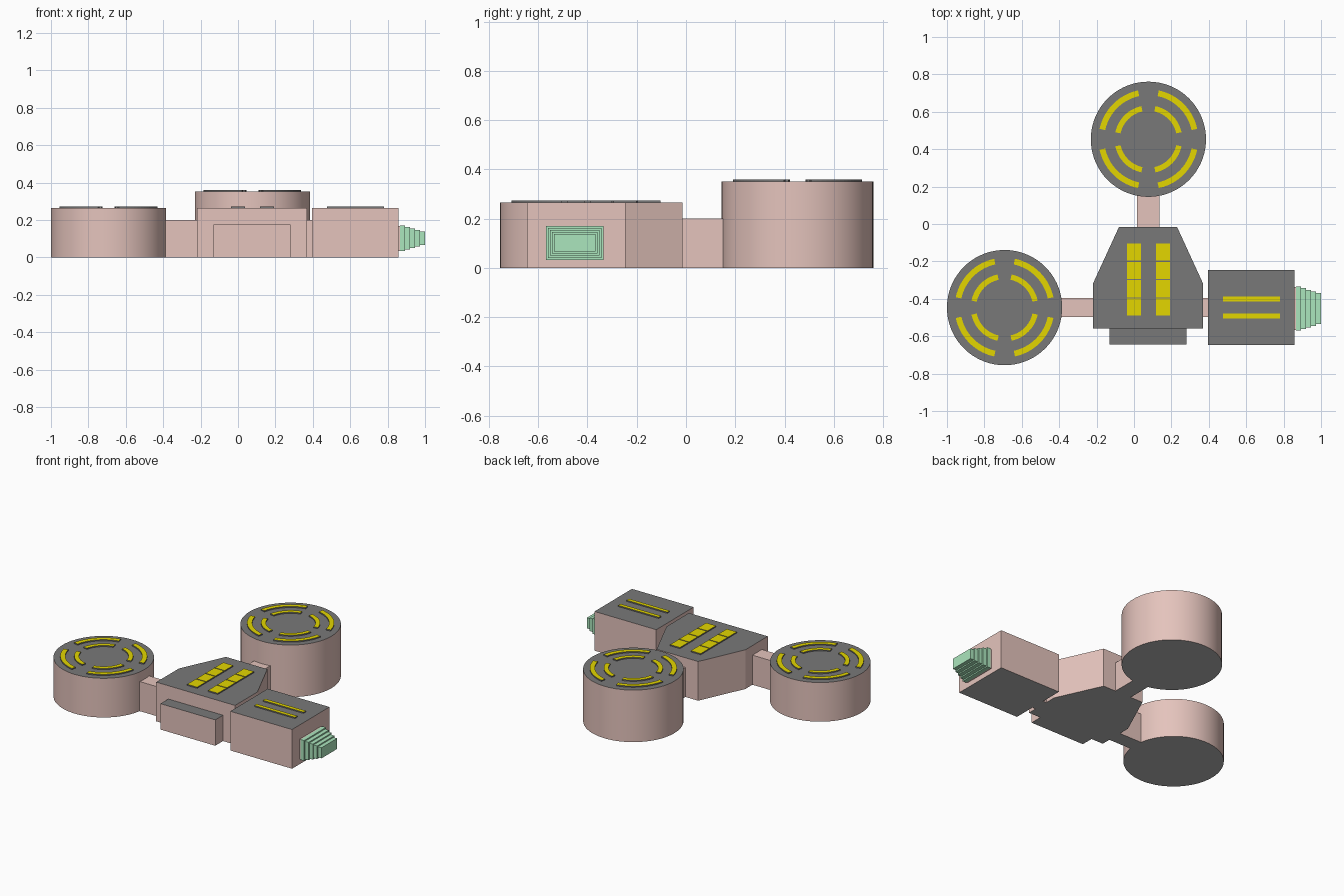
import bpy, bmesh
from math import sin, cos, radians, tau

if "Cube" in bpy.data.objects:
    bpy.data.objects.remove(bpy.data.objects["Cube"])


def material(name, rgb):
    m = bpy.data.materials.new(name)
    m.diffuse_color = (*rgb, 1)
    m.use_nodes = True
    m.node_tree.nodes["Principled BSDF"].inputs["Base Color"].default_value = m.diffuse_color
    return m


PINK = material("dusty_pink", (0.78, 0.55, 0.505))
GREY = material("dark_grey", (0.19, 0.19, 0.19))
BASE = material("underside_grey", (0.46, 0.46, 0.46))
YELLOW = material("yellow", (0.77, 0.67, 0.0))
GREEN = material("mint_green", (0.41, 0.79, 0.51))


def prism(name, outline, z0, z1, side, top_mat=None, base_mat=None, smooth=False):
    """Extrude a counter-clockwise outline; top and underside may have own colours."""
    bm = bmesh.new()
    bottom = [bm.verts.new((x, y, z0)) for x, y in outline]
    top = [bm.verts.new((x, y, z1)) for x, y in outline]
    n = len(outline)
    bm.faces.new(top)
    bm.faces.new(bottom[::-1])
    for i in range(n):
        j = (i + 1) % n
        bm.faces.new((bottom[i], bottom[j], top[j], top[i]))
    bm.normal_update()
    mesh = bpy.data.meshes.new(name)
    for m in (side, top_mat or side, base_mat or side):
        mesh.materials.append(m)
    for f in bm.faces:
        f.material_index = 1 if f.normal.z > 0.9 else 2 if f.normal.z < -0.9 else 0
    bm.to_mesh(mesh)
    bm.free()
    ob = bpy.data.objects.new(name, mesh)
    bpy.context.collection.objects.link(ob)
    if smooth:
        bpy.ops.object.select_all(action='DESELECT')
        ob.select_set(True)
        bpy.context.view_layer.objects.active = ob
        bpy.ops.object.shade_smooth_by_angle(angle=radians(30))
    return ob


def box(name, x0, x1, y0, y1, z0, z1, *mats):
    return prism(name, [(x0, y0), (x1, y0), (x1, y1), (x0, y1)], z0, z1, *mats)


def arc(cx, cy, r, a0, a1, n):
    return [(cx + r * cos(a0 + (a1 - a0) * i / n),
             cy + r * sin(a0 + (a1 - a0) * i / n)) for i in range(n + 1)]


H, T = 0.265, 0.008   # main height, plate thickness

# Round drums with two rings of curved plates, yellow on top
for tag, cx, cy, h in (("left", -0.692, -0.447, H), ("back", 0.077, 0.453, 0.352)):
    prism(tag + "_drum", arc(cx, cy, 0.308, 0, tau, 72)[:-1], 0, h, PINK, GREY, BASE, True)
    for ring, r0, r1 in (("outer", 0.236, 0.267), ("inner", 0.152, 0.181)):
        for k in range(4):
            a0, a1 = radians(90 * k + 12), radians(90 * k + 78)
            outline = arc(cx, cy, r1, a0, a1, 14) + arc(cx, cy, r0, a1, a0, 14)
            prism(f"{tag}_{ring}_arc_{k}", outline, h, h + T, GREY, YELLOW)

# Central tapered body and front step
prism("central_body", [(-0.22, -0.56), (0.37, -0.56), (0.37, -0.32), (0.23, -0.015),
                       (-0.08, -0.015), (-0.22, -0.32)], 0, H, PINK, GREY, BASE)
box("front_step", -0.13, 0.28, -0.643, -0.56, 0, 0.175, PINK, GREY, BASE)

# Two rows of tiles on the body
for row, x in enumerate((-0.037, 0.118)):
    for k in range(4):
        y = -0.49 + k * 0.098
        box(f"body_tile_{row}_{k}", x, x + 0.074, y, y + 0.092, H, H + T, GREY, YELLOW)

# Connecting corridors
for name, b in (("left_corridor", (-0.40, -0.22, -0.497, -0.396)),
                ("right_corridor", (0.37, 0.395, -0.497, -0.396)),
                ("back_corridor", (0.015, 0.136, -0.015, 0.16))):
    box(name, *b, 0, 0.2, PINK, PINK, BASE)

# Right module with two stripes
box("right_module", 0.395, 0.857, -0.646, -0.246, 0, H, PINK, GREY, BASE)
for k, y in enumerate((-0.505, -0.414)):
    box(f"module_stripe_{k}", 0.476, 0.78, y, y + 0.026, H, H + T, GREY, YELLOW)

# Stepped nozzle narrowing outwards
box("nozzle_collar", 0.857, 0.867, -0.567, -0.337, 0.035, 0.169, PINK)
for k in range(5):
    d = k * 0.0083
    x = 0.867 + k * 0.0266
    box(f"nozzle_step_{k}", x, x + 0.0266, -0.569 + d, -0.335 - d,
        0.033 + d, 0.171 - d, GREEN)
